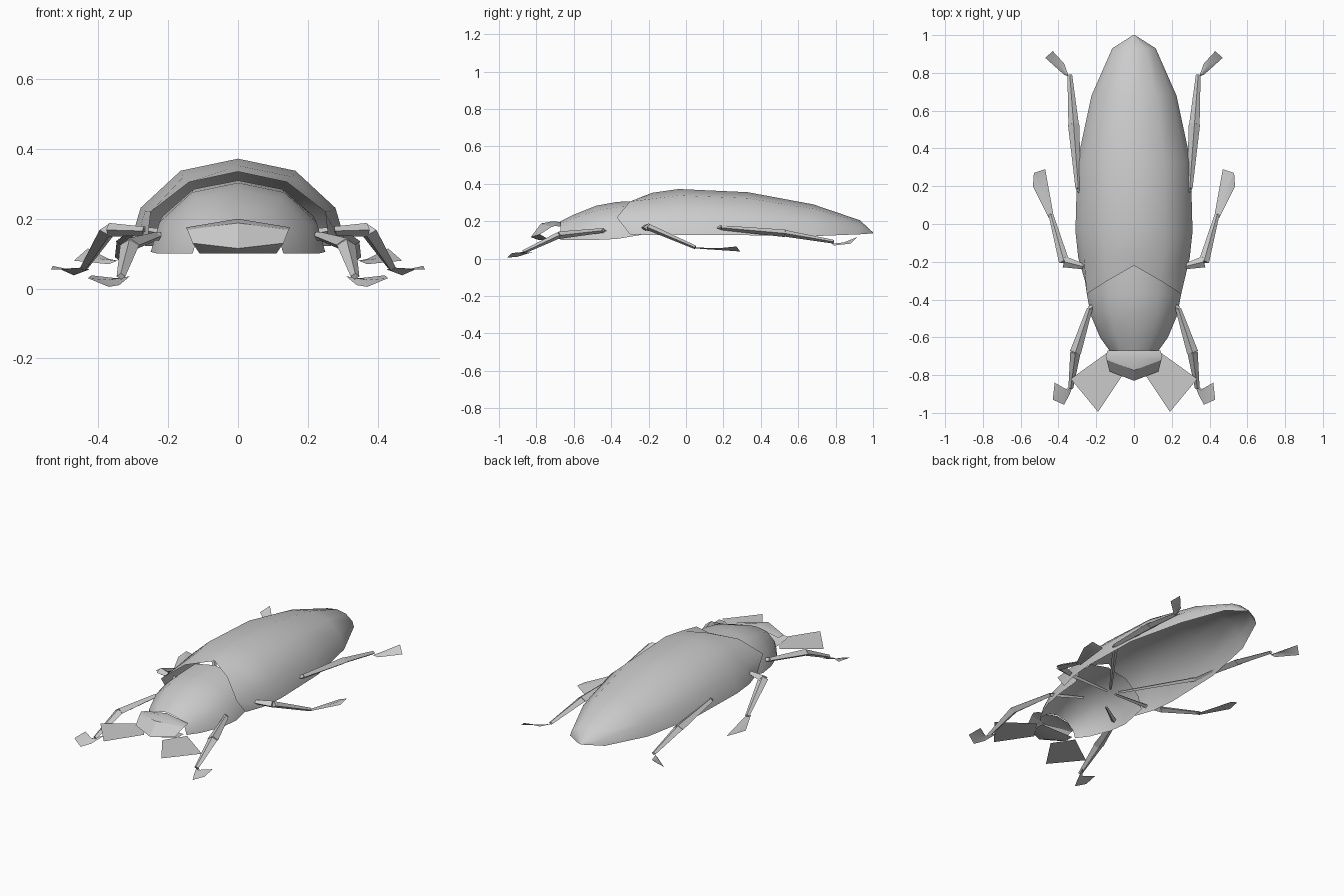
import bpy, math
from mathutils import Vector

if "Cube" in bpy.data.objects:
    bpy.data.objects.remove(bpy.data.objects["Cube"])

grey = bpy.data.materials.new("beetle grey")
grey.use_nodes = True
grey.diffuse_color = (0.6, 0.6, 0.6, 1)
grey.node_tree.nodes["Principled BSDF"].inputs["Base Color"].default_value = grey.diffuse_color


def make(name, verts, faces, angle=55):
    mesh = bpy.data.meshes.new(name)
    mesh.from_pydata([tuple(v) for v in verts], [], faces)
    mesh.materials.append(grey)
    obj = bpy.data.objects.new(name, mesh)
    bpy.context.collection.objects.link(obj)
    bpy.ops.object.select_all(action="DESELECT")
    obj.select_set(True)
    bpy.context.view_layer.objects.active = obj
    bpy.ops.object.shade_smooth_by_angle(angle=math.radians(angle))
    return obj


def loft(name, rows, angle=55):
    """Skin half rows (centre to outer edge), mirrored across x."""
    full = [[(-x, y, z) for x, y, z in r[:0:-1]] + list(r) for r in rows]
    n = len(full[0])
    faces = [(i * n + j, i * n + j + 1, (i + 1) * n + j + 1, (i + 1) * n + j)
             for i in range(len(full) - 1) for j in range(n - 1)]
    return make(name, [v for r in full for v in r], faces, angle)


ARCH = [(0, 1), (0.53, 0.86), (0.9, 0.43), (1, 0)]


def arch(y, width, top, bottom):
    return [(fx * width, y, bottom + fz * (top - bottom)) for fx, fz in ARCH]


# Wing case: open shell with a notched front rim
rim = [(0, -0.22, 0.335), (0.14, -0.3, 0.305), (0.25, -0.37, 0.22), (0.26, -0.3, 0.13)]
loft("wing_case", [rim] + [arch(*s) for s in (
    (-0.18, 0.295, 0.352, 0.125), (-0.04, 0.31, 0.372, 0.125), (0.33, 0.3, 0.355, 0.125),
    (0.68, 0.225, 0.29, 0.12), (0.93, 0.115, 0.205, 0.13), (1.0, 0.005, 0.14, 0.135))])

# Thorax: open dome tucked under the wing case
loft("thorax", [arch(*s) for s in (
    (-0.67, 0.13, 0.2, 0.1), (-0.6, 0.18, 0.235, 0.1), (-0.48, 0.23, 0.283, 0.1),
    (-0.37, 0.25, 0.303, 0.105), (-0.22, 0.24, 0.31, 0.13))])

# Head: crown, brow, face and chin
loft("head", [
    [(0, -0.67, 0.195), (0.14, -0.67, 0.17)],
    [(0, -0.71, 0.2), (0.15, -0.7, 0.175)],
    [(0, -0.775, 0.188), (0.145, -0.72, 0.168)],
    [(0, -0.83, 0.115), (0.13, -0.78, 0.13)],
    [(0, -0.79, 0.1), (0.11, -0.73, 0.1)],
    [(0, -0.67, 0.1), (0.11, -0.67, 0.1)]], 30)


def limb(name, start, end, w0, w1, t0, t1):
    """Tapered four-sided bar with a flat-to-ground width and thickness."""
    a, b = Vector(start), Vector(end)
    side = (b - a).cross(Vector((0, 0, 1))).normalized()
    up = side.cross(b - a).normalized()
    verts = []
    for p, w, t in ((a, w0, t0), (b, w1, t1)):
        verts += [p + side * w / 2, p + up * t / 2, p - side * w / 2, p - up * t / 2]
    faces = [(i, (i + 1) % 4, (i + 1) % 4 + 4, i + 4) for i in range(4)]
    make(name, verts, faces + [(3, 2, 1, 0), (4, 5, 6, 7)], 30)


# Each leg: joints from hip to ankle, then the foot outline
LEGS = {
    "front": ([(0.08, -0.34, 0.14), (0.235, -0.45, 0.15), (0.31, -0.68, 0.125), (0.335, -0.87, 0.035)],
              [(0.31, -0.82, 0.035), (0.35, -0.88, 0.03), (0.42, -0.84, 0.038),
               (0.43, -0.93, 0.03), (0.37, -0.957, 0.005), (0.34, -0.9, 0.01)]),
    "middle": ([(0.03, -0.2, 0.14), (0.27, -0.225, 0.165), (0.37, -0.2, 0.168), (0.44, 0.05, 0.06)],
               [(0.425, 0.04, 0.055), (0.45, 0.03, 0.06), (0.535, 0.2, 0.055),
                (0.53, 0.27, 0.065), (0.47, 0.29, 0.038)]),
    "hind": ([(0.03, -0.17, 0.14), (0.295, 0.19, 0.165), (0.32, 0.53, 0.135), (0.34, 0.79, 0.09)],
             [(0.345, 0.78, 0.08), (0.37, 0.79, 0.07), (0.47, 0.88, 0.08),
              (0.43, 0.915, 0.115), (0.37, 0.85, 0.085)]),
}
for side, s in (("left", 1), ("right", -1)):
    def flip(p):
        return (s * p[0], p[1], p[2])
    for leg, (joints, foot) in LEGS.items():
        hip, thigh, knee, ankle = map(flip, joints)
        limb(f"{side}_{leg}_hip", hip, thigh, 0.015, 0.03, 0.015, 0.025)
        limb(f"{side}_{leg}_thigh", thigh, knee, 0.03, 0.06, 0.025, 0.04)
        limb(f"{side}_{leg}_shin", knee, ankle, 0.055, 0.025, 0.035, 0.02)
        # Foot: thin bent plate, fanned around its middle
        pts = [Vector(flip(p)) for p in foot]
        mid = sum(pts, Vector()) / len(pts)
        n = len(pts)
        make(f"{side}_{leg}_foot", pts + [mid], [(i, (i + 1) % n, n)[::s] for i in range(n)], 30)
    # Flat fan-shaped feeler beside the head
    fan = [(0.06, -0.8, 0.1), (0.19, -0.995, 0.1), (0.335, -0.82, 0.1), (0.14, -0.68, 0.1)]
    make(f"{side}_feeler", [flip(p) for p in fan], [(0, 1, 2, 3)[::s]])
